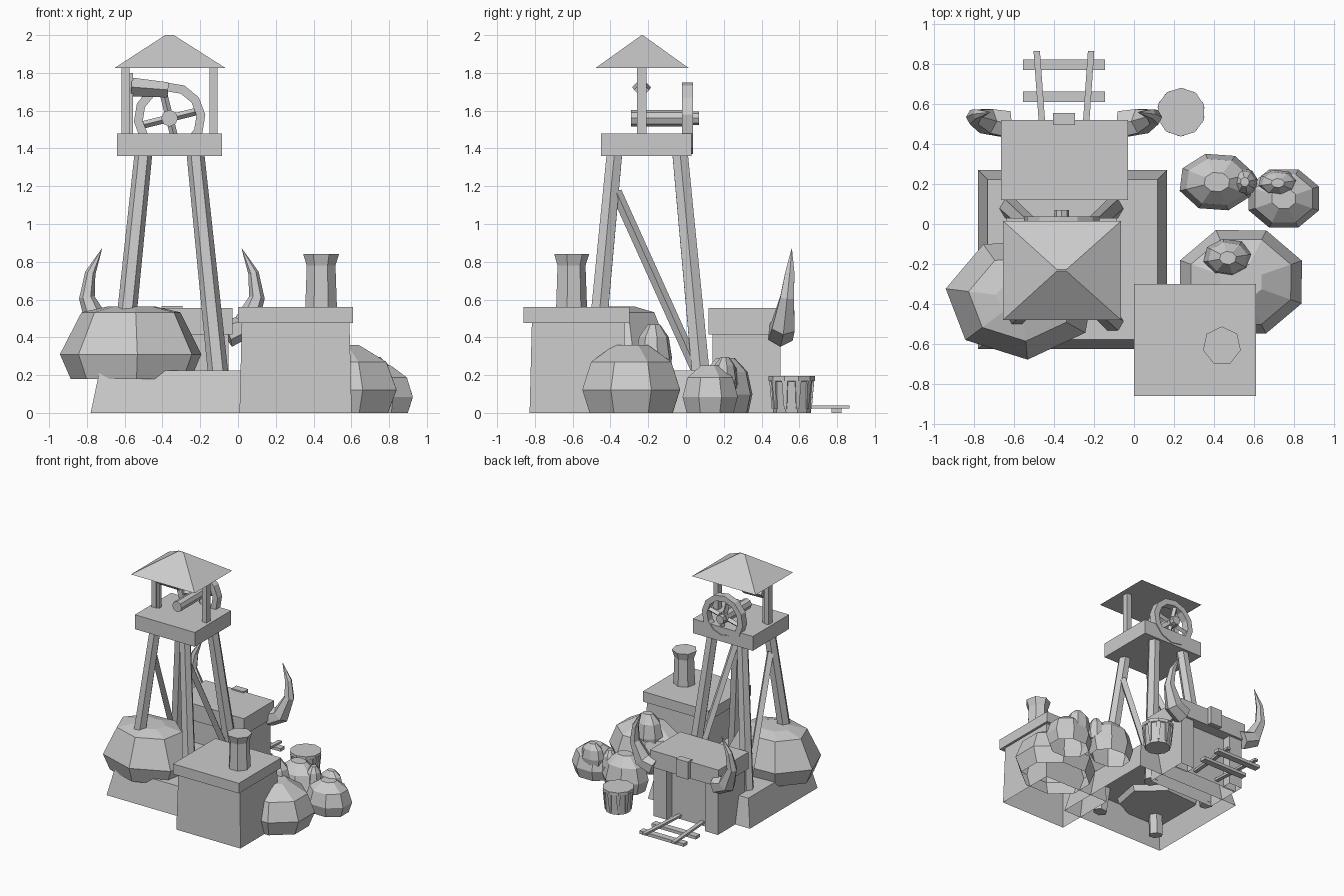
import bpy, bmesh
from math import sin, cos, pi, radians
from mathutils import Vector

old = bpy.data.objects.get("Cube")
if old:
    bpy.data.objects.remove(old)

grey = bpy.data.materials.new("plain grey")
grey.use_nodes = True
COLOUR = (0.6, 0.6, 0.6, 1)
grey.diffuse_color = COLOUR
grey.node_tree.nodes["Principled BSDF"].inputs["Base Color"].default_value = COLOUR


def loft(name, rings, start=True, end=True, closed=False):
    """Skin a list of point rings with quads and optional caps."""
    bm = bmesh.new()
    loops = [[bm.verts.new(p) for p in ring] for ring in rings]
    n = len(loops[0])
    pairs = list(zip(loops, loops[1:]))
    if closed:
        pairs.append((loops[-1], loops[0]))
    for a, b in pairs:
        for i in range(n):
            j = (i + 1) % n
            bm.faces.new((a[i], a[j], b[j], b[i]))
    if start and not closed:
        bm.faces.new(loops[0][::-1])
    if end and not closed:
        bm.faces.new(loops[-1])
    bmesh.ops.recalc_face_normals(bm, faces=bm.faces)
    mesh = bpy.data.meshes.new(name)
    bm.to_mesh(mesh)
    bm.free()
    mesh.materials.append(grey)
    obj = bpy.data.objects.new(name, mesh)
    bpy.context.collection.objects.link(obj)
    return obj


def rect(x0, x1, y0, y1, z, inset=0):
    x0, x1, y0, y1 = x0 + inset, x1 - inset, y0 + inset, y1 - inset
    return [(x0, y0, z), (x1, y0, z), (x1, y1, z), (x0, y1, z)]


def box(name, x0, x1, y0, y1, z0, z1, inset=0, bottom=True):
    return loft(name, [rect(x0, x1, y0, y1, z0), rect(x0, x1, y0, y1, z1, inset)], start=bottom)


def turned(name, x, y, profile, n, rx=1, ry=1, rot=0, bottom=True):
    """Stack polygon rings from (radius, height) pairs."""
    rings = [[(x + r * rx * cos(rot + 2 * pi * i / n), y + r * ry * sin(rot + 2 * pi * i / n), z)
              for i in range(n)] for r, z in profile]
    return loft(name, rings, start=bottom)


def tube(name, path, radii, n=6):
    """Sweep a polygon along a path, one radius per point."""
    pts = [Vector(p) for p in path]
    rings = []
    for i, p in enumerate(pts):
        d = (pts[min(i + 1, len(pts) - 1)] - pts[max(i - 1, 0)]).normalized()
        side = d.cross(Vector((0, 1, 0)) if abs(d.y) < 0.9 else Vector((0, 0, 1))).normalized()
        up = side.cross(d)
        rings.append([p + radii[i] * (side * cos(2 * pi * k / n) + up * sin(2 * pi * k / n))
                      for k in range(n)])
    return loft(name, rings)


def boulder(name, x, y, z0, z1, rx, ry, rot=0.2, n=8, bottom=True, shoulder=(0.82, 0.75)):
    h = z1 - z0
    profile = [(0.85, z0), (1, z0 + 0.34 * h), (shoulder[0], z0 + shoulder[1] * h), (0.34, z1)]
    return turned(name, x, y, profile, n, rx, ry, rot, bottom)


# Sloped ground slab, open underneath
box("base", -0.78, 0.165, -0.625, 0.27, 0, 0.225, inset=0.047, bottom=False)

# Tower: four splayed legs and one brace on each side
TX, TY = -0.363, -0.205
for sx, side in ((-1, "right"), (1, "left")):
    for sy, end in ((-1, "front"), (1, "back")):
        tube(f"{end}_{side}_leg",
             [(TX + sx * 0.276, TY + sy * 0.3, 0.03), (TX + sx * 0.137, TY + sy * 0.173, 1.38)],
             [0.055, 0.047])
    tube(f"{side}_brace", [(TX + sx * 0.16, -0.37, 1.17), (TX + sx * 0.25, 0.05, 0.24)],
         [0.03, 0.03], n=4)
    # Roof posts
    px = TX + sx * 0.233
    box(f"{side}_roof_post", px - 0.021, px + 0.021, -0.26, -0.21, 1.46, 1.83)
box("platform", -0.64, -0.085, -0.45, 0.03, 1.36, 1.48)
loft("tower_roof", [rect(-0.655, -0.065, -0.48, 0.015, 1.825),
                    rect(-0.385, -0.34, -0.235, -0.229, 2.0)])
box("post_plank", -0.575, -0.555, -0.25, -0.22, 1.48, 1.8)
tube("cross_plank", [(-0.565, -0.235, 1.725), (-0.37, -0.235, 1.71)], [0.05, 0.04], n=4)

# Winding wheel: ring, crossed spokes and axle
WX, WZ = -0.362, 1.56
ring = []
for i in range(12):
    a = 2 * pi * i / 12 + 0.1
    ring.append([(WX + r * cos(a), y, WZ + r * sin(a))
                 for r, y in ((0.19, -0.022), (0.19, 0.037), (0.143, 0.037), (0.143, -0.022))])
loft("wheel_rim", ring, closed=True)
for i in range(2):
    a = radians(14 + 90 * i)
    dx, dz = 0.155 * cos(a), 0.155 * sin(a)
    tube("wheel_spokes", [(WX - dx, 0.01, WZ - dz), (WX + dx, 0.01, WZ + dz)], [0.02, 0.02], n=4)
tube("axle", [(WX, -0.29, WZ), (WX, 0.035, WZ)], [0.044, 0.044], n=8)
tube("axle_end", [(WX, 0.03, WZ), (WX, 0.07, WZ)], [0.036, 0.036], n=8)

# Front hut with chimney
box("front_hut_walls", 0.008, 0.602, -0.828, -0.315, 0, 0.48, inset=0.012, bottom=False)
box("front_hut_roof", 0, 0.61, -0.86, -0.3, 0.475, 0.56)
turned("chimney", 0.44, -0.61, [(0.088, 0.5), (0.078, 0.78), (0.097, 0.84)], 7, rot=pi / 2)

# Rear hut with a recessed doorway
box("rear_hut_walls", -0.645, -0.05, 0.14, 0.43, 0, 0.42, bottom=False)
for name, x0, x1 in (("right", -0.645, -0.525), ("left", -0.17, -0.05)):
    box(f"{name}_door_pillar", x0, x1, 0.42, 0.5, 0, 0.42, bottom=False)
box("rear_hut_roof", -0.665, -0.03, 0.12, 0.52, 0.415, 0.555)
box("keystone", -0.405, -0.295, 0.495, 0.555, 0.42, 0.566)

# Curved horns on both sides of the rear hut
HORN = [(0.29, 0.5, 0.42), (0.39, 0.515, 0.46), (0.45, 0.535, 0.61),
        (0.432, 0.55, 0.74), (0.37, 0.56, 0.87)]
for sx, side in ((-1, "right"), (1, "left")):
    tube(f"{side}_horn", [(-0.35 + sx * x, y, z) for x, y, z in HORN],
         [0.075, 0.07, 0.042, 0.028, 0.001])

# Rails and sleepers leading out of the doorway
for y in (0.61, 0.77):
    box("sleeper", -0.555, -0.145, y, y + 0.053, 0, 0.025)
for x0, x1 in ((-0.455, -0.487), (-0.245, -0.215)):
    loft("rail", [[(x + d, y, z) for d, z in ((-0.016, 0.022), (0.016, 0.022), (0.016, 0.04), (-0.016, 0.04))]
                  for x, y in ((x0, 0.43), (x1, 0.865))])

# Boulders
boulder("tower_boulder", -0.562, -0.37, 0.18, 0.563, 0.385, 0.31, rot=0.3, n=7, shoulder=(0.7, 0.92))
boulder("large_boulder", 0.535, -0.29, 0, 0.36, 0.33, 0.28, rot=0.39, bottom=False)
boulder("middle_boulder", 0.415, 0.21, 0, 0.29, 0.195, 0.148, rot=0.3, bottom=False)
boulder("outer_boulder", 0.75, 0.128, 0, 0.25, 0.19, 0.158, rot=0.39, bottom=False)
boulder("top_stone", 0.47, -0.17, 0.2, 0.468, 0.125, 0.098)
boulder("inner_stone", 0.555, 0.21, 0.1, 0.285, 0.065, 0.07)
boulder("outer_stone", 0.72, 0.205, 0.12, 0.295, 0.1, 0.068)

# Tapered barrel with raised staves
BX, BY = 0.235, 0.56
turned("barrel", BX, BY, [(0.098, 0), (0.112, 0.165), (0.122, 0.17), (0.122, 0.195)], 10, rot=0.3)
for i in range(10):
    a = 2 * pi * i / 10 + 0.3
    loft("barrel_stave", [[(BX + r * cos(a + t), BY + r * sin(a + t), z)
                           for r, t in ((ri, -w), (ri + 0.012, -w), (ri + 0.012, w), (ri, w))]
                          for ri, w, z in ((0.094, 0.07, 0.02), (0.108, 0.14, 0.172))])
